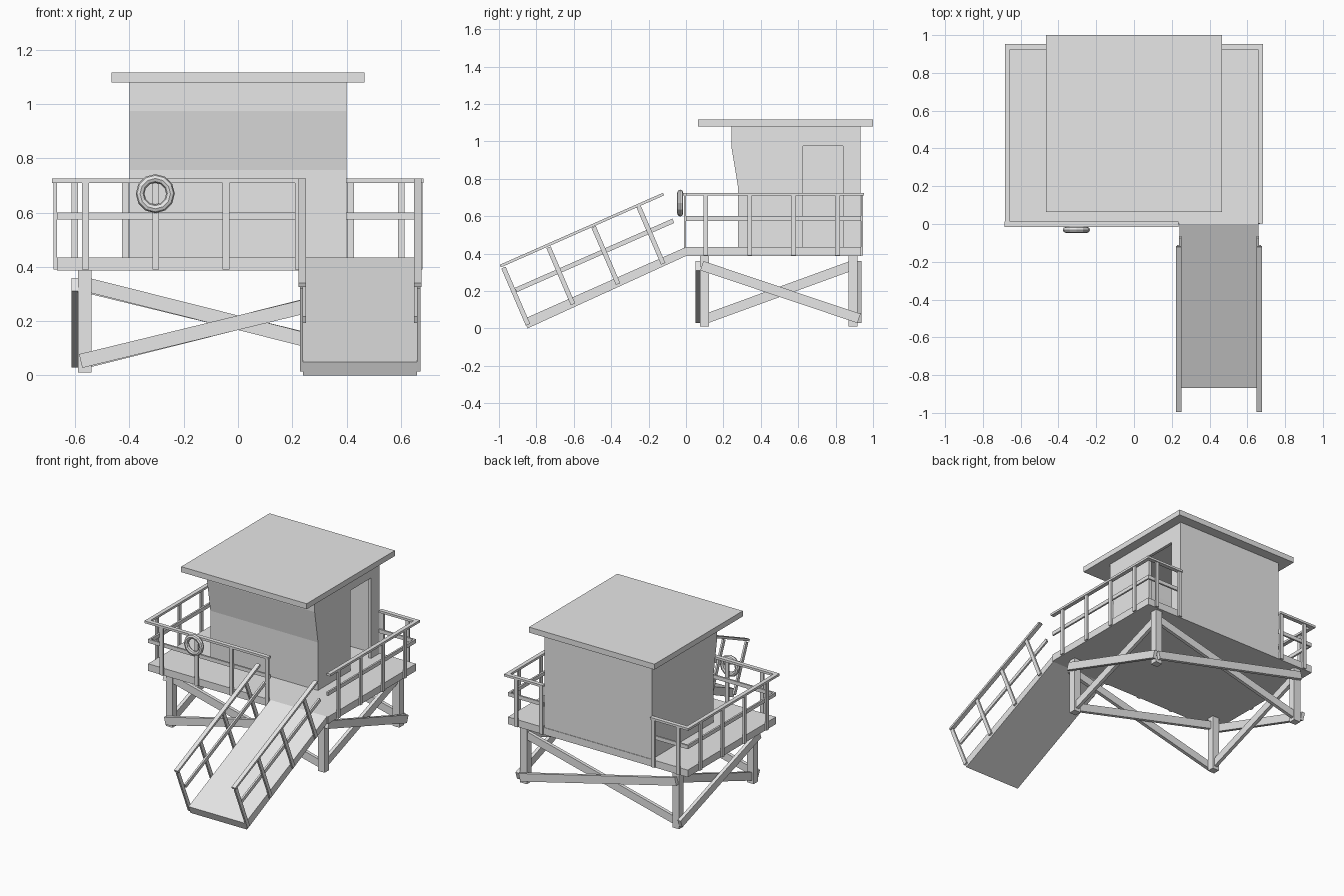
import bpy, bmesh
from mathutils import Matrix, Vector

cube = bpy.data.objects.get("Cube")
if cube:
    bpy.data.objects.remove(cube, do_unlink=True)

# One plain grey material
GREY = (0.8, 0.8, 0.8, 1)
mat = bpy.data.materials.new("plain_grey")
mat.use_nodes = True
mat.diffuse_color = GREY
mat.node_tree.nodes["Principled BSDF"].inputs["Base Color"].default_value = GREY


def finish(bm, name):
    bmesh.ops.recalc_face_normals(bm, faces=bm.faces[:])
    mesh = bpy.data.meshes.new(name)
    bm.to_mesh(mesh)
    bm.free()
    mesh.materials.append(mat)
    obj = bpy.data.objects.new(name, mesh)
    bpy.context.collection.objects.link(obj)
    return obj


def box(name, xs, ys, zs):
    """Box from its x, y and z ranges."""
    bm = bmesh.new()
    spans = [xs, ys, zs]
    mid = Vector([sum(s) / 2 for s in spans])
    size = [abs(s[1] - s[0]) for s in spans]
    bmesh.ops.create_cube(bm, size=1, matrix=Matrix.Translation(mid) @ Matrix.Diagonal((*size, 1)))
    return finish(bm, name)


def prism(name, profile, x0, x1):
    """Extrude a (y, z) outline from x0 to x1."""
    bm = bmesh.new()
    face = bm.faces.new([bm.verts.new((x0, y, z)) for y, z in profile])
    ext = bmesh.ops.extrude_face_region(bm, geom=[face])["geom"]
    bmesh.ops.translate(bm, vec=(x1 - x0, 0, 0), verts=[v for v in ext if isinstance(v, bmesh.types.BMVert)])
    return finish(bm, name)


def beam(name, p, q, side, thick, height):
    """Square-cut timber from p to q; thick is measured along the side axis."""
    p, q, side = Vector(p), Vector(q), Vector(side)
    d = q - p
    along = d.normalized()
    rot = Matrix((along, side, along.cross(side))).transposed().to_4x4()
    bm = bmesh.new()
    bmesh.ops.create_cube(bm, size=1, matrix=Matrix.Translation((p + q) / 2) @ rot
                          @ Matrix.Diagonal((d.length, thick, height, 1)))
    return finish(bm, name)


X, Y = (1, 0, 0), (0, 1, 0)
DECK_X, DECK_BACK, DECK_LOW, DECK_TOP = 0.668, 0.935, 0.387, 0.435
SIDES = (("left", 1), ("right", -1))

# Deck and legs
box("deck", (-DECK_X, DECK_X), (0, DECK_BACK), (DECK_LOW, DECK_TOP))
for label, s in SIDES:
    for end, y in (("front", 0.1), ("back", 0.893)):
        box(f"{end}_{label}_leg", (s * 0.54, s * 0.59), (y - 0.024, y + 0.024), (0.01, DECK_LOW))

# Crossed braces: one outside the legs, one between them
LOW, HIGH, BRACE = 0.053, 0.335, 0.052
for end, s, outer, inner in (("front", 1, 0.063, 0.095), ("back", -1, 0.928, 0.897)):
    beam(f"{end}_outer_brace", (-0.58 * s, outer, LOW), (0.58 * s, outer, HIGH), Y, 0.023, BRACE)
    beam(f"{end}_inner_brace", (-0.56 * s, inner, HIGH), (0.56 * s, inner, LOW), Y, 0.023, BRACE)
for label, s in SIDES:
    beam(f"{label}_outer_brace", (s * 0.602, 0.085, HIGH), (s * 0.602, 0.925, LOW), X, 0.023, BRACE)
    beam(f"{label}_inner_brace", (s * 0.565, 0.11, LOW), (s * 0.565, 0.885, HIGH), X, 0.023, BRACE)

# Hut: leaning front, open doorway in the left wall
WALL, TOP, BACK = 0.02, 1.08, 0.932
front_line = [(0.278, DECK_TOP), (0.278, 0.757), (0.242, 0.975), (0.242, TOP)]
DOOR_Y0, DOOR_Y1, DOOR_TOP = 0.625, 0.84, 0.975
prism("hut_front_wall", front_line + [(y + WALL, z) for y, z in reversed(front_line)], -0.4, 0.4)
prism("hut_right_wall", front_line + [(BACK, TOP), (BACK, DECK_TOP)], -0.4, -0.4 + WALL)
prism("hut_left_wall", front_line + [(BACK, TOP), (BACK, DECK_TOP), (DOOR_Y1, DECK_TOP),
      (DOOR_Y1, DOOR_TOP), (DOOR_Y0, DOOR_TOP), (DOOR_Y0, DECK_TOP)], 0.4 - WALL, 0.4)
box("hut_back_wall", (-0.4, 0.4), (BACK - WALL, BACK), (DECK_TOP, TOP))
box("roof", (-0.466, 0.466), (0.063, 1.0), (TOP, 1.117))

# Deck railing: flat top boards, middle rails inside, posts outside
CAP, MIDDLE, POST_Z = (0.71, 0.725), (0.575, 0.6), (0.39, 0.712)
POST, HALF = 0.012, 0.0125
box("front_top_rail", (-0.685, 0.235), (-0.016, 0.012), CAP)
box("front_middle_rail", (-DECK_X, 0.235), (0, POST), MIDDLE)
for i, x in enumerate((-0.562, -0.303, -0.044, 0.222)):
    box(f"front_post_{i + 1}", (x - HALF, x + HALF), (-POST, 0), POST_Z)
for label, s in SIDES:
    start = 0.003 if s > 0 else -0.016
    box(f"{label}_top_rail", (s * 0.657, s * 0.684), (start, 0.953), CAP)
    box(f"{label}_middle_rail", (s * (DECK_X - POST), s * DECK_X), (0, DECK_BACK), MIDDLE)
    for i in range(4):
        y = 0.105 + i * 0.235
        box(f"{label}_post_{i + 1}", (s * DECK_X, s * (DECK_X + POST)), (y - HALF, y + HALF), POST_Z)
    box(f"back_{label}_top_rail", (s * 0.4, s * 0.684), (0.925, 0.953), CAP)
    box(f"back_{label}_middle_rail", (s * 0.4, s * DECK_X), (DECK_BACK - POST, DECK_BACK), MIDDLE)
    for i, x in enumerate((0.415, 0.602)):
        box(f"back_{label}_post_{i + 1}", (s * (x - HALF), s * (x + HALF)),
            (DECK_BACK, DECK_BACK + POST), POST_Z)

# Ramp and its railings
prism("ramp", [(0, DECK_TOP), (0, DECK_LOW), (-0.847, 0), (-0.868, 0.05)], 0.24, 0.66)
for label, edge, out in (("left", 0.66, 1), ("right", 0.24, -1)):
    cap_x, mid_x, post_x = edge + out * 0.003, edge - out * 0.005, edge + out * 0.006
    beam(f"ramp_{label}_top_rail", (cap_x, -0.993, 0.333), (cap_x, -0.12, 0.718), X, 0.028, 0.015)
    beam(f"ramp_{label}_middle_rail", (mid_x, -0.91, 0.205), (mid_x, -0.068, 0.575), X, 0.012, 0.025)
    for i in range(4):
        y, z = -0.845 + i * 0.241, 0.02 + i * 0.1085
        beam(f"ramp_{label}_post_{i + 1}", (post_x, y, z), (post_x, y - 0.131, z + 0.305), X, POST, 0.025)

# Life ring hung on the front railing
bpy.ops.mesh.primitive_torus_add(location=(-0.305, -0.031, 0.67), rotation=(1.5708, 0, 0),
                                 major_segments=12, minor_segments=8,
                                 major_radius=0.056, minor_radius=0.016)
ring = bpy.context.object
ring.name = "life_ring"
ring.data.materials.append(mat)
